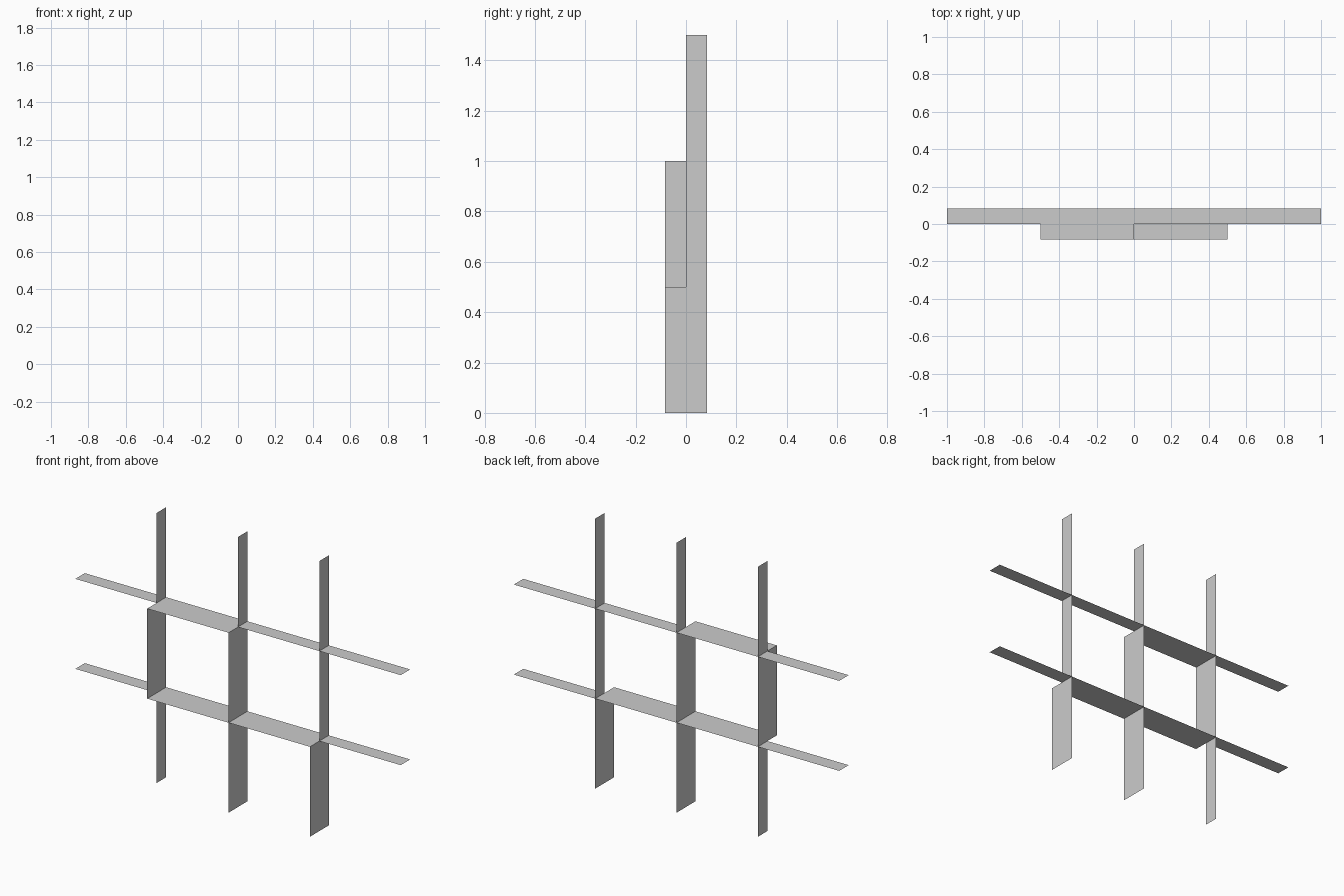
import bpy
import bmesh

if "Cube" in bpy.data.objects:
    bpy.data.objects.remove(bpy.data.objects["Cube"])

DEPTH = 0.083  # depth of one layer of slats


def strip_object(name, strips, y0, y1):
    """Paper-thin strips: each (x, z) path segment is swept from y0 to y1."""
    bm = bmesh.new()
    for (xa, za), (xb, zb) in strips:
        corners = [(xa, y0, za), (xb, y0, zb), (xb, y1, zb), (xa, y1, za)]
        bm.faces.new([bm.verts.new(c) for c in corners])
    bmesh.ops.remove_doubles(bm, verts=bm.verts, dist=1e-5)
    mesh = bpy.data.meshes.new(name)
    bm.to_mesh(mesh)
    bm.free()
    obj = bpy.data.objects.new(name, mesh)
    bpy.context.collection.objects.link(obj)
    return obj


# Rear layer: full lattice of uprights and shelves
strip_object("rear_uprights", [((x, 0), (x, 1.5)) for x in (-0.5, 0, 0.5)], 0, DEPTH)
strip_object("rear_shelves", [((-1, z), (1, z)) for z in (0.5, 1.0)], 0, DEPTH)

# Front layer: only some sections project forward
strip_object("front_uprights", [
    ((-0.5, 0.5), (-0.5, 1.0)),
    ((0, 0), (0, 1.0)),
    ((0.5, 0), (0.5, 0.5)),
], -DEPTH, 0)
strip_object("front_shelves", [
    ((-0.5, 0.5), (0.5, 0.5)),
    ((-0.5, 1.0), (0, 1.0)),
], -DEPTH, 0)
